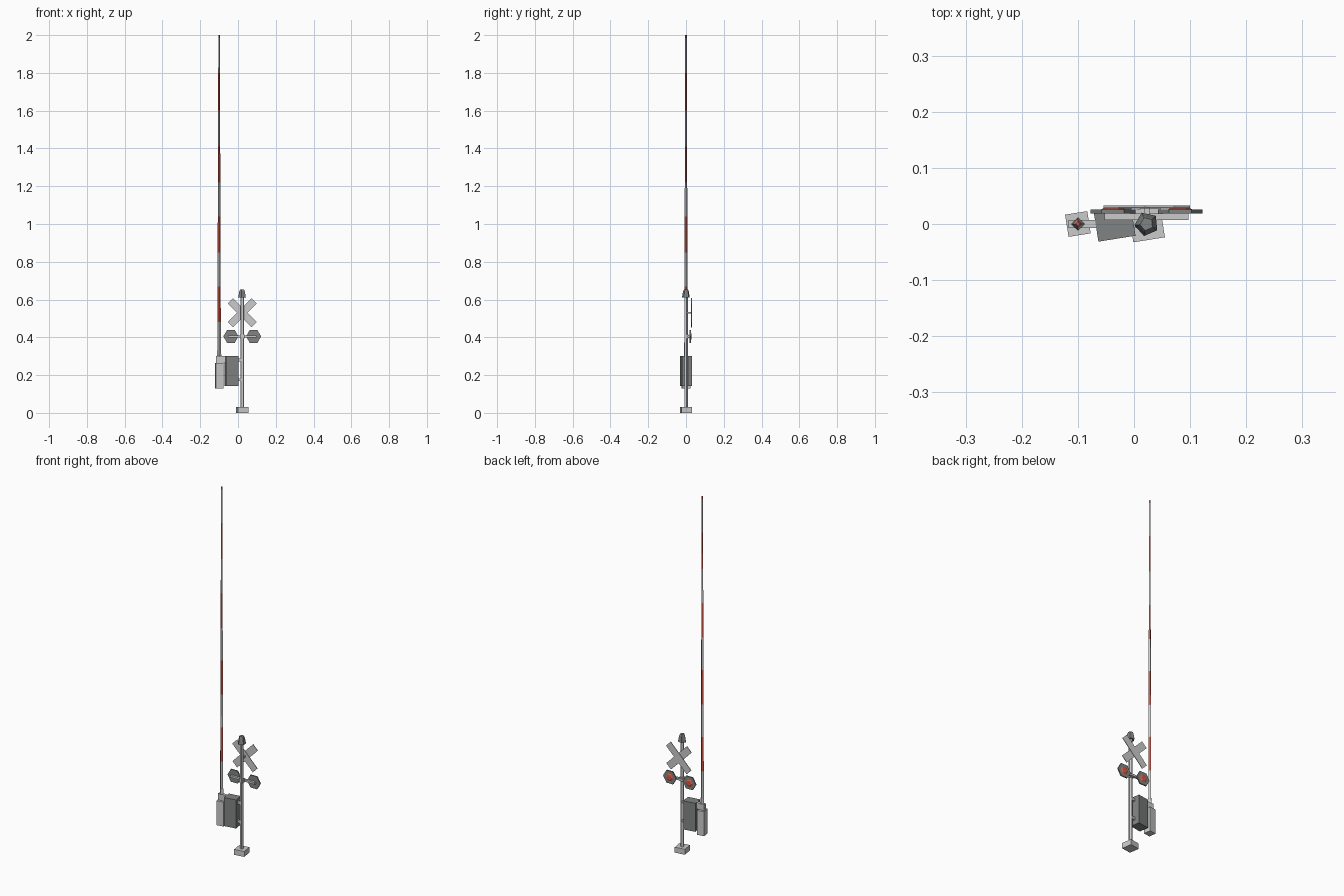
import bpy, math
from mathutils import Matrix, Vector

if "Cube" in bpy.data.objects:
    bpy.data.objects.remove(bpy.data.objects["Cube"])

PX = 0.0225          # pole x
AX = -0.1            # barrier arm x
TURN = math.radians(9)


def material(name, rgb):
    m = bpy.data.materials.new(name)
    m.diffuse_color = (*rgb, 1)
    m.use_nodes = True
    m.node_tree.nodes["Principled BSDF"].inputs["Base Color"].default_value = m.diffuse_color
    return m


RED = material("red", (0.65, 0.1, 0.06))
DARK = material("dark_grey", (0.22, 0.23, 0.23))


def finish(name, mat):
    ob = bpy.context.object
    ob.name = name
    if mat:
        ob.data.materials.append(mat)
    return ob


def box(name, center, size, rot=(0, 0, 0), mat=None):
    bpy.ops.mesh.primitive_cube_add(size=1)
    ob = finish(name, mat)
    ob.data.transform(Matrix.Diagonal((*size, 1)))
    ob.location = center
    ob.rotation_euler = rot
    return ob


def taper(name, start, end, r1, r2, sides, spin=0, mat=None):
    a, b = Vector(start), Vector(end)
    bpy.ops.mesh.primitive_cone_add(vertices=sides, radius1=r1, radius2=r2,
                                    depth=(b - a).length)
    ob = finish(name, mat)
    ob.data.transform(Matrix.Rotation(spin, 4, 'Z'))
    if abs(b.y - a.y) > 1e-6:      # point along +y
        ob.data.transform(Matrix.Rotation(-math.pi / 2, 4, 'X'))
    ob.location = (a + b) / 2
    return ob


# footing, pole and bell
box("footing", (PX, 0, 0.015), (0.057, 0.057, 0.03), (0, 0, TURN))
taper("pole", (PX, 0, 0.02), (PX, 0, 0.62), 0.01, 0.01, 5)
taper("bell_skirt", (PX, 0, 0.61), (PX, 0, 0.642), 0.022, 0.016, 5, math.pi / 2 + 0.1, DARK)
taper("bell_cap", (PX, 0, 0.642), (PX, 0, 0.652), 0.016, 0.012, 5, math.pi / 2 + 0.1, DARK)

# crossed warning boards on a short stub
box("cross_stub", (PX, 0.016, 0.53), (0.01, 0.028, 0.01))
for i, s in enumerate((1, -1)):
    box(f"cross_board_{i}", (PX, 0.0287 + 0.0025 * i, 0.53),
        (0.178, 0.003, 0.04), (0, s * math.pi / 4, 0))

# pair of flashing lights facing the back
box("light_bar", (PX, 0.013, 0.405), (0.15, 0.012, 0.011))
box("light_bar_clamp", (PX, 0.004, 0.405), (0.022, 0.02, 0.02))
for side, s in (("left", -1), ("right", 1)):
    x = PX + s * 0.06
    taper(f"light_disc_{side}", (x, 0.019, 0.405), (x, 0.0255, 0.405),
          0.04, 0.04, 6, math.pi / 2, DARK)
    taper(f"light_lens_{side}", (x, 0.0255, 0.405), (x, 0.03, 0.405),
          0.022, 0.014, 6, math.pi / 2, RED)

# machine cabinet with its brackets
box("cabinet", (-0.0345, 0, 0.221), (0.067, 0.053, 0.158), (0, 0, TURN), DARK)
for i, z in enumerate((0.175, 0.28)):
    box(f"cabinet_bracket_{i}", (0.008, 0, z), (0.03, 0.014, 0.014))

# counterweight and arm mount
box("counterweight", (AX, 0, 0.1975), (0.04, 0.04, 0.135), (0, 0, TURN))
box("arm_mount", (-0.092, 0, 0.282), (0.05, 0.015, 0.036))
taper("arm_socket", (AX, 0, 0.3), (AX, 0, 0.33), 0.012, 0.01, 4)

# striped barrier arm, tapering towards the tip
levels = [0.298, 0.48, 0.67, 0.85, 1.04, 1.22, 1.41, 1.6, 1.8, 1.985, 2.0]


def arm_radius(z):
    return 0.0095 - 0.0055 * (z - 0.3) / 1.7


for i, (z0, z1) in enumerate(zip(levels, levels[1:])):
    taper(f"arm_stripe_{i}", (AX, 0, z0), (AX, 0, z1),
          arm_radius(z0), arm_radius(z1), 4, 0, RED if i % 2 else None)
